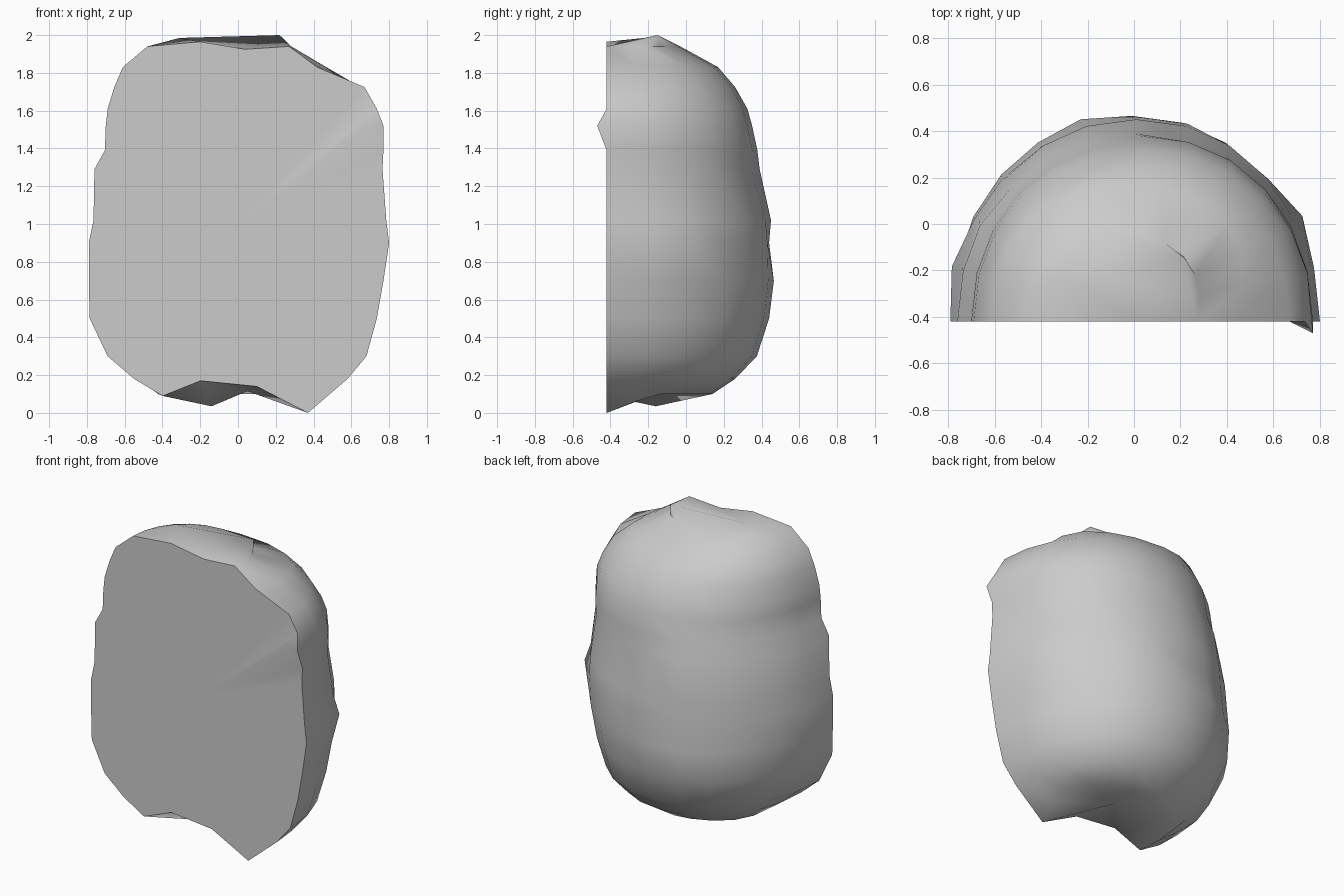
import bpy, bmesh, math
from mathutils import Vector

if "Cube" in bpy.data.objects:
    bpy.data.objects.remove(bpy.data.objects["Cube"])

FRONT = -0.42
N = 12  # segments round the half-oval

# (height, left edge, right edge, back depth)
SECTIONS = [
    (0.18, -0.55, 0.58, 0.26), (0.30, -0.69, 0.68, 0.375),
    (0.50, -0.785, 0.735, 0.44),
    (0.70, -0.79, 0.77, 0.465), (0.90, -0.79, 0.80, 0.44),
    (1.02, -0.765, 0.785, 0.45), (1.29, -0.76, 0.765, 0.39),
    (1.39, -0.705, 0.77, 0.378), (1.52, -0.70, 0.77, 0.35),
    (1.61, -0.69, 0.735, 0.325), (1.725, -0.655, 0.67, 0.26),
    (1.83, -0.61, 0.42, 0.17), (1.94, -0.48, 0.27, -0.03)]

bm = bmesh.new()


def half_oval(z, left, right, back):
    """Row of vertices from left front edge, round the back, to right edge."""
    cx, hw = (left + right) / 2, (right - left) / 2
    row = []
    for i in range(N + 1):
        a = math.pi * i / N
        c, s = math.cos(a), math.sin(a)
        x = cx - hw * math.copysign(abs(c) ** 0.95, c)
        y = FRONT + (back - FRONT) * max(s, 0) ** 0.97
        row.append(bm.verts.new((x, y, z)))
    return row


def fan(loop, centre, closed=True):
    """Join a chain of vertices with triangles to one centre vertex."""
    ends = loop[1:] + (loop[:1] if closed else [])
    for a, b in zip(loop, ends):
        bm.faces.new((a, b, centre))


def swell(row, first, last, amount):
    """Push part of a row sideways, most at its middle."""
    for i in range(first, last + 1):
        t = (i - first + 1) / (last - first + 2)
        row[i].co.x += amount * math.sin(math.pi * t)


# Curved shell, upper right shoulder bulging behind the front edge
rows = [half_oval(*s) for s in SECTIONS]
swell(rows[-2], 7, 11, 0.13)
swell(rows[-1], 7, 11, 0.05)

# Underside rim, dipping to a point at the right front corner
rim = half_oval(0.10, -0.40, 0.37, 0.14)
swell(rim, 1, 4, -0.06)
swell(rim, 8, 11, 0.08)
rim[0].co.z = 0.09
rim[-1].co.z = 0.0
rim[-2].co.z = 0.06
rows.insert(0, rim)
for lo, hi in zip(rows, rows[1:]):
    for i in range(N):
        bm.faces.new((lo[i], lo[i + 1], hi[i + 1], hi[i]))

# Ragged bottom: notch at the front, hollow with a ridge and a spur
notch = [bm.verts.new((x, FRONT, z)) for x, z in ((0.10, 0.14), (-0.20, 0.17))]
spur = bm.verts.new((-0.14, -0.16, 0.035))
ridge = bm.verts.new((-0.18, 0.0, 0.07))
hollow = bm.verts.new((0.05, -0.12, 0.115))
fan([notch[1]] + rim[:3], spur, False)
fan(rim[2:7], ridge, False)
fan(rim[6:] + notch, hollow, False)
bm.faces.new((rim[2], ridge, spur))
bm.faces.new((ridge, rim[6], hollow))
bm.faces.new((ridge, hollow, spur))
bm.faces.new((spur, hollow, notch[1]))

# Uneven top
crest = [bm.verts.new((x, FRONT, z)) for x, z in ((0.04, 1.925), (-0.20, 1.965))]
top = rows[-1] + crest
mid = N // 2
peak = bm.verts.new((0.22, -0.15, 2.0))
knob = bm.verts.new((-0.31, -0.22, 1.985))
fan(top[mid:N + 2], peak, False)
fan([top[-2], top[-1]] + top[:mid + 1], knob, False)
bm.faces.new((top[mid], peak, knob))
bm.faces.new((knob, peak, top[-2]))

# Flat front face, with a small lip jutting out near the upper right edge
left = [r[0] for r in rows]
right = [r[-1] for r in rows]
lip = right[9]
inset = bm.verts.new((0.67, FRONT, 1.52))
edge = right[:9] + [inset] + right[10:]
fan(left + crest[::-1] + edge[::-1] + notch, bm.verts.new((0, FRONT, 1.0)))
bm.faces.new((right[8], lip, inset))
bm.faces.new((lip, right[10], inset))
lip.co.y = -0.47

# Worn lumps and dents over the shell
for p, amount in (((0.72, 0.03, 0.88), 0.03), ((0.15, 0.42, 1.30), -0.02),
                  ((-0.25, 0.40, 0.75), 0.015), ((0.30, 0.36, 0.85), 0.02),
                  ((-0.55, 0.22, 1.2), -0.015), ((-0.78, -0.25, 0.88), 0.02)):
    p = Vector(p)
    v = min(bm.verts, key=lambda w: (w.co - p).length)
    v.co += Vector((v.co.x, v.co.y + 0.4, 0)).normalized() * amount

bmesh.ops.recalc_face_normals(bm, faces=bm.faces)
mesh = bpy.data.meshes.new("half_boulder")
bm.to_mesh(mesh)
bm.free()
rock = bpy.data.objects.new("half_boulder", mesh)
bpy.context.collection.objects.link(rock)
bpy.context.view_layer.objects.active = rock
rock.select_set(True)
bpy.ops.object.shade_smooth_by_angle(angle=math.radians(55))
